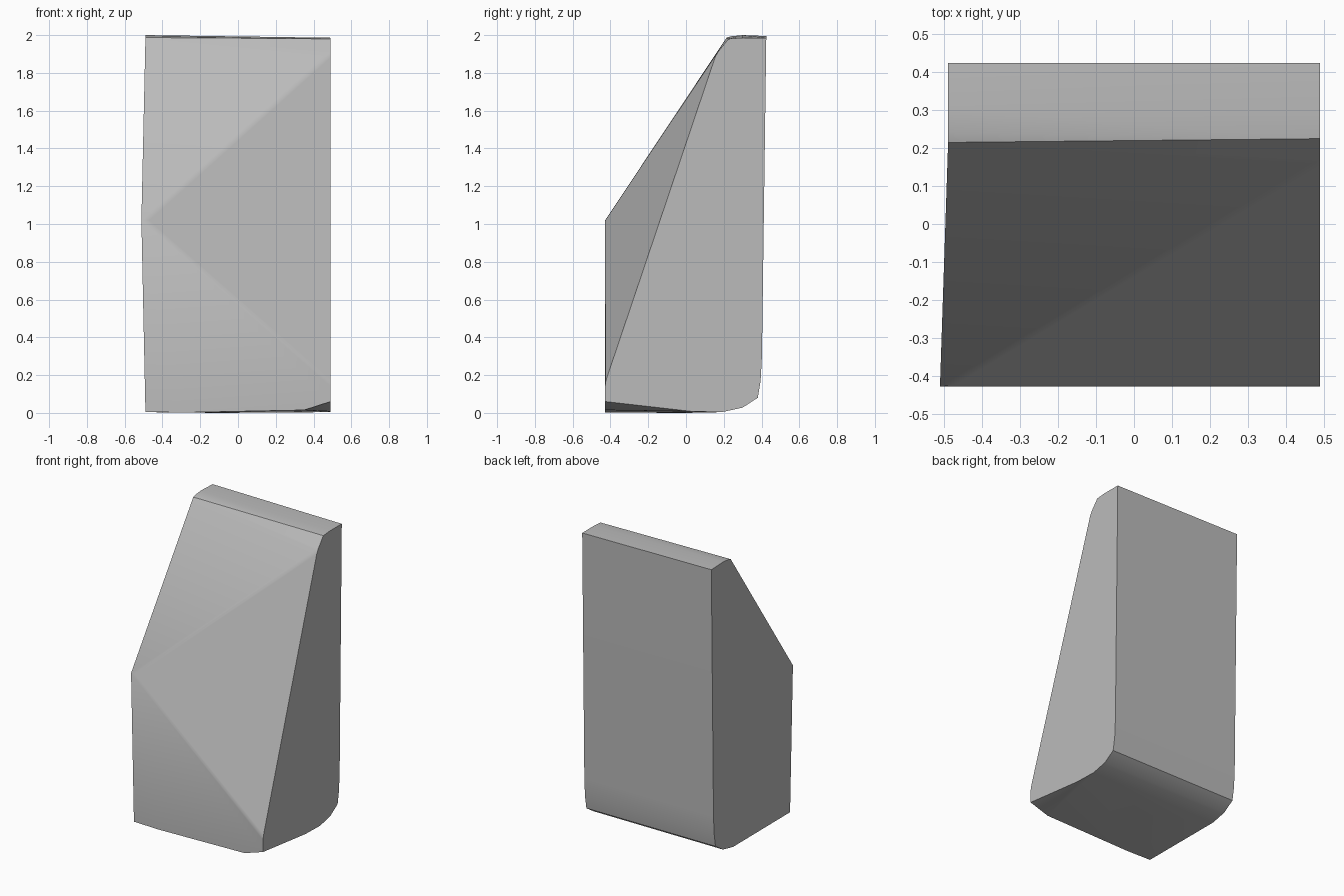
import bpy
import bmesh
import math

cube = bpy.data.objects.get("Cube")
if cube:
    bpy.data.objects.remove(cube, do_unlink=True)

HALF = 0.49
FRONT = -0.428

# Side outlines (y, z): the right-hand end is cut back further than the other
back = [(0.425, 1.985), (0.402, 0.3), (0.395, 0.17), (0.38, 0.08),
        (0.30, 0.028), (0.19, 0.004)]
tall_end = [(FRONT, 0.006), (FRONT, 1.02), (0.215, 1.987), (0.24, 1.994),
            (0.30, 2.0), (0.425, 1.995)] + back[1:]
cut_end = [(FRONT, 0.06), (FRONT, 0.16), (0.16, 1.9), (0.225, 1.98),
           (0.30, 1.986), (0.03, 0.008)] + back
underside = [(-0.3, FRONT, 0.002), (0.35, FRONT, 0.015), (-0.1, 0.0, 0.0)]

# Stone block: convex skin around the two ends
bm = bmesh.new()
for x, outline in ((-HALF, tall_end), (HALF, cut_end)):
    for y, z in outline:
        bm.verts.new((x, y, z))
for p in underside:
    bm.verts.new(p)
hull = bmesh.ops.convex_hull(bm, input=bm.verts[:])
loose = {g for g in hull["geom_interior"] + hull["geom_unused"]
         if isinstance(g, bmesh.types.BMVert)}
bmesh.ops.delete(bm, geom=list(loose), context='VERTS')
bmesh.ops.dissolve_limit(bm, angle_limit=math.radians(0.5),
                         verts=bm.verts[:], edges=bm.edges[:])
bmesh.ops.recalc_face_normals(bm, faces=bm.faces[:])

# Soften the two long creases on the sloping front
creases = [e for e in bm.edges if len(e.link_faces) == 2
           and e.calc_length() > 0.8
           and all(f.normal.y < -0.5 for f in e.link_faces)
           and math.radians(12) < e.calc_face_angle() < math.radians(35)]
bmesh.ops.bevel(bm, geom=creases, offset=0.015, offset_type='OFFSET',
                segments=2, profile=0.5, affect='EDGES', clamp_overlap=True)

mesh = bpy.data.meshes.new("stone_block")
bm.to_mesh(mesh)
bm.free()
block = bpy.data.objects.new("stone_block", mesh)
bpy.context.collection.objects.link(block)

# Plain grey stone
grey = bpy.data.materials.new("grey_stone")
grey.use_nodes = True
colour = (0.5, 0.5, 0.5, 1.0)
grey.diffuse_color = colour
grey.node_tree.nodes["Principled BSDF"].inputs["Base Color"].default_value = colour
mesh.materials.append(grey)

# Smooth shading with crisp outer edges
bpy.ops.object.select_all(action='DESELECT')
block.select_set(True)
bpy.context.view_layer.objects.active = block
bpy.ops.object.shade_smooth_by_angle(angle=math.radians(32))
weighted = block.modifiers.new("even_normals", 'WEIGHTED_NORMAL')
weighted.keep_sharp = True
